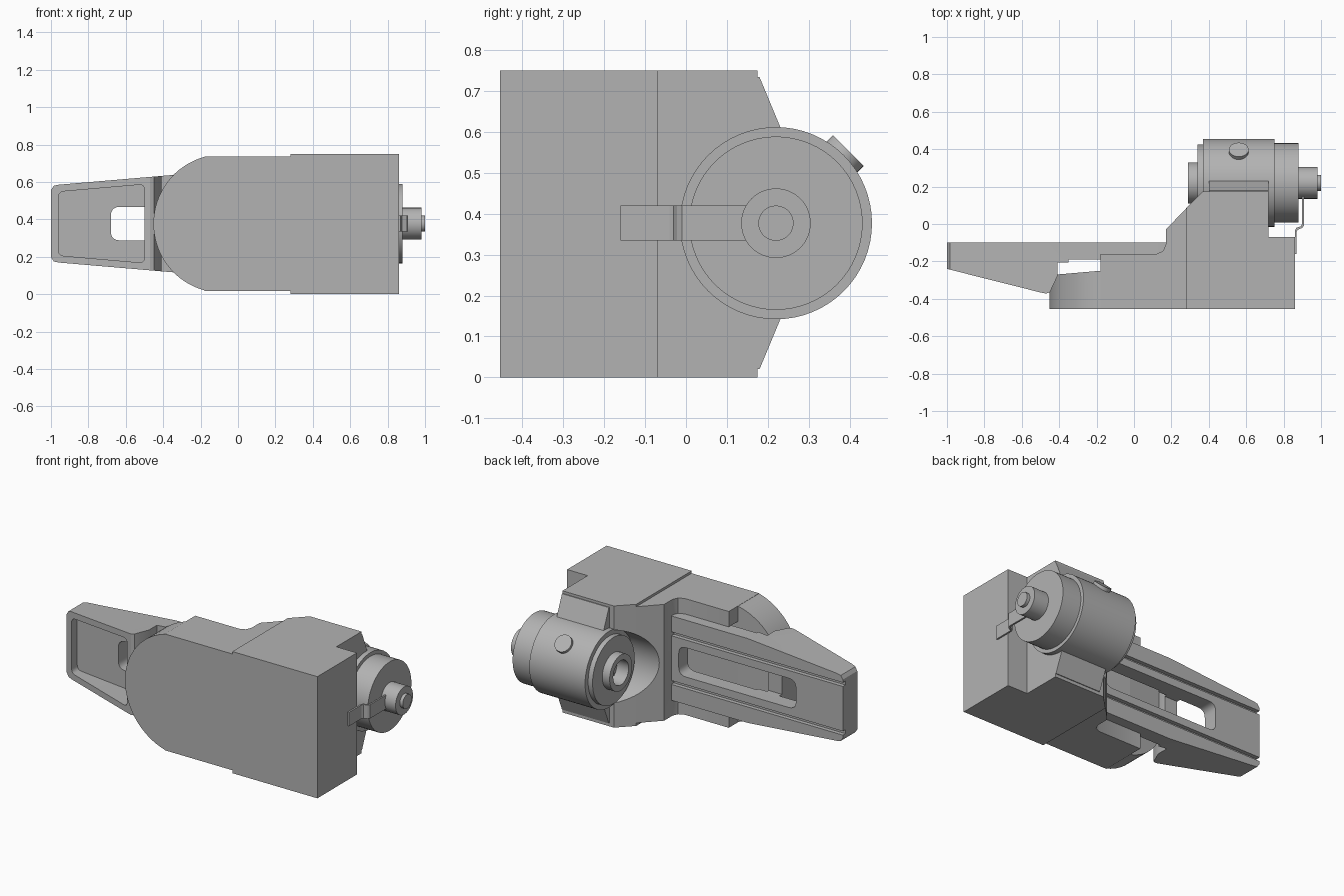
import bpy, bmesh, math
from mathutils import Vector, Matrix

cube = bpy.data.objects.get("Cube")
if cube:
    bpy.data.objects.remove(cube)

grey = bpy.data.materials.new("plain grey")
grey.use_nodes = True
grey.diffuse_color = (0.45, 0.45, 0.45, 1)
grey.node_tree.nodes["Principled BSDF"].inputs["Base Color"].default_value = grey.diffuse_color

AXIS_Y, AXIS_Z = 0.22, 0.377   # centre line of the drum
MID = 0.377                    # mid height of the whole model


def finish(name, bm):
    bmesh.ops.recalc_face_normals(bm, faces=bm.faces)
    mesh = bpy.data.meshes.new(name)
    bm.to_mesh(mesh)
    bm.free()
    mesh.materials.append(grey)
    obj = bpy.data.objects.new(name, mesh)
    bpy.context.collection.objects.link(obj)
    return obj


def prism(name, pts, axis, lo, hi):
    """Extrude a 2D outline along an axis."""
    place = {"x": lambda a, b: (lo, a, b),
             "y": lambda a, b: (a, lo, b),
             "z": lambda a, b: (a, b, lo)}[axis]
    bm = bmesh.new()
    face = bm.faces.new([bm.verts.new(place(*p)) for p in pts])
    out = bmesh.ops.extrude_face_region(bm, geom=[face])
    shift = Vector([hi - lo if a == axis else 0 for a in "xyz"])
    bmesh.ops.translate(bm, vec=shift, verts=[g for g in out["geom"] if isinstance(g, bmesh.types.BMVert)])
    return finish(name, bm)


def box(name, x, y, z):
    return prism(name, [(x[0], y[0]), (x[1], y[0]), (x[1], y[1]), (x[0], y[1])], "z", *z)


def rounded(pts, r, steps=5):
    """Round every corner of a 2D outline."""
    out = []
    for i, p in enumerate(pts):
        p, a, b = Vector(p), Vector(pts[i - 1]), Vector(pts[(i + 1) % len(pts)])
        s, e = p + (a - p).normalized() * r, p + (b - p).normalized() * r
        for k in range(steps + 1):
            t = k / steps
            out.append(tuple(s * (1 - t) ** 2 + p * 2 * t * (1 - t) + e * t * t))
    return out


def lathe(name, profile, segs=64):
    """Spin (x, radius) points round the drum axis."""
    bm = bmesh.new()
    rings = []
    for x, r in profile:
        rings.append([bm.verts.new((x, AXIS_Y + r * math.cos(t), AXIS_Z + r * math.sin(t)))
                      for t in (math.tau * i / segs for i in range(segs))])
    for a, b in zip(rings, rings[1:]):
        for i in range(segs):
            j = (i + 1) % segs
            bm.faces.new((a[i], a[j], b[j], b[i]))
    bm.faces.new(rings[0])
    bm.faces.new(rings[-1])
    return finish(name, bm)


def boolean(obj, cutter, op="DIFFERENCE"):
    mod = obj.modifiers.new("cut", "BOOLEAN")
    mod.operation, mod.object, mod.solver = op, cutter, "EXACT"
    bpy.context.view_layer.objects.active = obj
    bpy.ops.object.modifier_apply(modifier=mod.name)
    bpy.data.objects.remove(cutter)


def smooth(*objs):
    bpy.ops.object.select_all(action="DESELECT")
    for o in objs:
        o.select_set(True)
    bpy.context.view_layer.objects.active = objs[0]
    bpy.ops.object.shade_smooth_by_angle(angle=math.radians(30))


# Large rear block of the housing, stepped beside the drum
rear_block = prism("rear_block", [(0.28, -0.455), (0.86, -0.455), (0.86, -0.07), (0.72, -0.07),
                                  (0.72, 0.175), (0.37, 0.175), (0.28, 0.085)], "z", 0, 0.75)

# Front half of the housing, with a channel that holds the arm
front_block = prism("front_block", [(-0.18, -0.455), (0.28, -0.455), (0.28, 0.085), (0.17, -0.03),
                                    (0.17, -0.11), (0.155, -0.145), (0.12, -0.16), (-0.18, -0.16)],
                    "z", 0.018, 0.735)
boolean(front_block, box("channel", (-0.5, 0.17), (-0.25, 0.5), (0.115, 0.64)))

# Hollow around the open end of the drum
for block in (front_block, rear_block):
    boolean(block, lathe("drum_hollow", [(0.1, 0.23), (0.37, 0.23)]))

# Rounded nose plate on the housing
arc = [(-0.082 - 0.37 * math.cos(t), MID + 0.37 * math.sin(t))
       for t in (math.radians(-74.6 + 149.2 * i / 32) for i in range(33))]
nose = prism("nose_plate", arc, "y", -0.455, 0)
boolean(nose, prism("nose_profile", [(-0.6, -0.6), (-0.18, -0.6), (-0.18, -0.25), (-0.41, -0.27),
                                     (-0.6, -0.285)], "z", -0.1, 0.9), "INTERSECT")

# Tapered arm: plan outline limited by its front outline
arm = prism("arm", [(-1, -0.10), (-1, -0.24), (-0.5, -0.366), (-0.47, -0.372), (-0.45, -0.365),
                    (-0.41, -0.28), (-0.41, -0.205), (-0.35, -0.205), (-0.35, -0.19),
                    (0.17, -0.19), (0.17, -0.10)], "z", 0, 0.75)
half = [(0.2, 0.26), (-0.35, 0.26), (-0.96, 0.208), (-0.985, 0.202), (-1, 0.18)]
outline = [(x, MID + h) for x, h in half] + [(x, MID - h) for x, h in reversed(half)]
boolean(arm, prism("arm_outline", outline, "y", -0.6, 0.1), "INTERSECT")

# Recessed tray on the arm's front face
tray = [(-0.96, MID - 0.17), (-0.5, MID - 0.21), (-0.5, MID + 0.21), (-0.96, MID + 0.17)]
boolean(arm, prism("tray", rounded(tray, 0.03), "y", -0.6, -0.195))

# Long slot through the arm, and two grooves along its back
slot = [(-0.68, MID - 0.09), (0.12, MID - 0.09), (0.12, MID + 0.09), (-0.68, MID + 0.09)]
boolean(arm, prism("slot", rounded(slot, 0.05), "y", -0.22, 0))
for side in (-1, 1):
    z = MID + side * 0.15
    boolean(arm, box("groove", (-1.1, 0.3), (-0.125, 0), (z - 0.012, z + 0.012)))

# Saddle that joins the housing to the drum
saddle = prism("drum_saddle", [(0.17, 0.02), (0.18, 0.02), (0.232, 0.145),
                               (0.232, 0.609), (0.18, 0.734), (0.17, 0.734)], "x", 0.40, 0.72)

# Stepped drum with a hollow boss on one end and a shaft on the other
drum = lathe("drum", [(0.42, 0.075), (0.29, 0.075), (0.29, 0.11), (0.34, 0.11), (0.34, 0.205),
                      (0.37, 0.205), (0.37, 0.235), (0.75, 0.235), (0.75, 0.212), (0.88, 0.212),
                      (0.88, 0.085), (0.98, 0.085), (0.98, 0.043), (1.0, 0.043)])

# Small round plug on the drum's upper back
bm = bmesh.new()
direction = Vector((0, 1, 1)).normalized()
bmesh.ops.create_cone(bm, cap_ends=True, segments=32, radius1=0.053, radius2=0.053, depth=0.06,
                      matrix=Matrix.Translation(Vector((0.56, AXIS_Y, AXIS_Z)) + direction * 0.221)
                      @ direction.to_track_quat("Z", "Y").to_matrix().to_4x4())
plug = finish("drum_plug", bm)

# Bent strap from the housing end to the shaft
path = [(0.86, -0.16), (0.86, -0.035), (0.868, -0.02), (0.892, -0.012), (0.898, 0), (0.898, 0.16)]
strip = path + [(0.908, 0.16), (0.908, -0.01), (0.898, -0.022), (0.876, -0.03), (0.87, -0.04), (0.87, -0.16)]
strap = prism("end_strap", strip, "z", 0.335, 0.42)

smooth(drum, plug, nose, arm, front_block, rear_block, strap)
